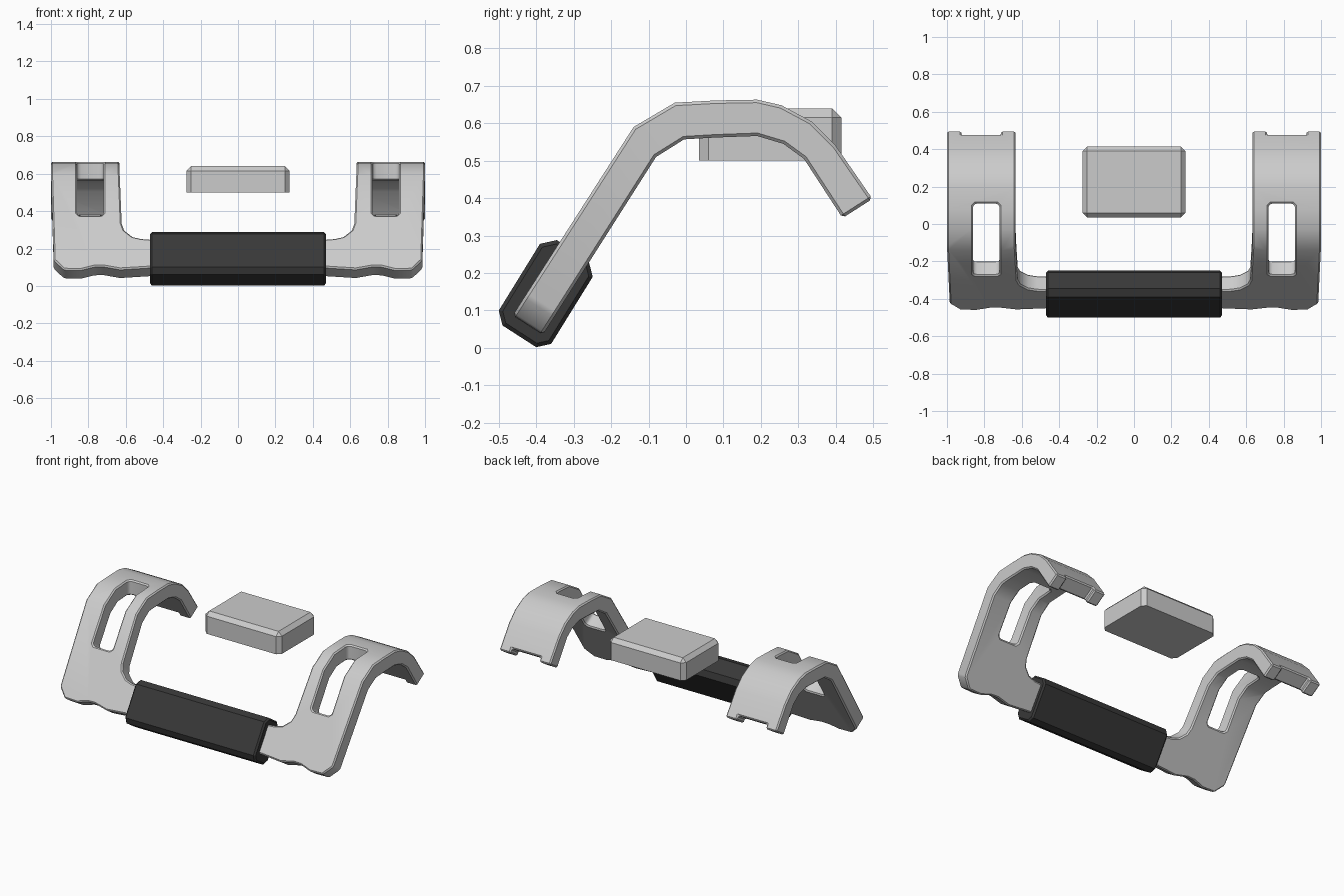
import bpy, bmesh, math
from mathutils import Vector

if "Cube" in bpy.data.objects:
    bpy.data.objects.remove(bpy.data.objects["Cube"])

# Slope frame of the front plate: along the slope, and across its thickness
ALONG = Vector((0, 0.541, 0.841))
NORMAL = Vector((0, -0.841, 0.541))


def prism(name, points, vec):
    """Closed prism: planar outline swept along vec."""
    bm = bmesh.new()
    face = bm.faces.new([bm.verts.new(p) for p in points])
    ext = bmesh.ops.extrude_face_region(bm, geom=[face])
    bmesh.ops.translate(bm, vec=vec, verts=[v for v in ext["geom"] if isinstance(v, bmesh.types.BMVert)])
    bmesh.ops.recalc_face_normals(bm, faces=bm.faces)
    mesh = bpy.data.meshes.new(name)
    bm.to_mesh(mesh)
    bm.free()
    ob = bpy.data.objects.new(name, mesh)
    bpy.context.collection.objects.link(ob)
    return ob


def side_prism(name, profile, x0, x1):
    return prism(name, [(x0, y, z) for y, z in profile], Vector((x1 - x0, 0, 0)))


def apply(ob, kind, **settings):
    bpy.context.view_layer.objects.active = ob
    mod = ob.modifiers.new(kind, kind)
    for key, value in settings.items():
        setattr(mod, key, value)
    bpy.ops.object.modifier_apply(modifier=mod.name)


def boolean(ob, tool, operation):
    apply(ob, "BOOLEAN", object=tool, operation=operation, solver="EXACT")
    bpy.data.objects.remove(tool)


def bevel(ob, width, angle=40):
    apply(ob, "BEVEL", width=width, segments=1, limit_method="ANGLE", angle_limit=math.radians(angle))


def smooth(ob, angle):
    bpy.ops.object.select_all(action="DESELECT")
    ob.select_set(True)
    bpy.context.view_layer.objects.active = ob
    bpy.ops.object.shade_smooth_by_angle(angle=math.radians(angle))


# Hook arms: bent strip seen from the side
strip = [(-0.525, -0.01), (-0.14, 0.59), (-0.03, 0.655), (0.08, 0.661), (0.19, 0.663), (0.255, 0.648),
         (0.335, 0.605), (0.40, 0.54), (0.498, 0.398), (0.418, 0.347), (0.315, 0.505), (0.26, 0.545),
         (0.19, 0.566), (0.08, 0.562), (-0.005, 0.557), (-0.08, 0.51), (-0.43, -0.04)]
arms = side_prism("hook_arms", strip, 0.40, 1.05)

# L-shaped outline of the arm, cut square to the slope
outline = [(0.44, -0.16), (0.63, -0.174), (0.72, -0.155), (0.77, -0.157), (0.84, -0.178), (0.93, -0.176),
           (0.985, -0.115), (1.0, 0.45), (1.0, 0.9), (0.633, 0.9), (0.633, 0.45), (0.622, 0.12),
           (0.608, 0.075), (0.565, 0.035), (0.52, 0.022), (0.44, 0.015)]
form = prism("outline_tool", [Vector((x, 0, 0)) + ALONG * t - NORMAL * 0.6 for x, t in outline], NORMAL * 1.4)
boolean(arms, form, "INTERSECT")

# Long strap slot over the bend
slot = side_prism("slot_tool", [(0.11, 0.9), (0.11, 0.4), (-0.10, 0.267), (-0.5, 0.52), (-0.5, 0.9)], 0.718, 0.862)
bevel(slot, 0.015)
boolean(arms, slot, "DIFFERENCE")

# Shallow notch in the hook tip
notch = side_prism("notch_tool", [(0.36, 0.345), (0.53, 0.453), (0.60, 0.35), (0.43, 0.24)], 0.712, 0.922)
boolean(arms, notch, "DIFFERENCE")

bevel(arms, 0.008)
apply(arms, "MIRROR")
smooth(arms, 30)

# Dark grip: chamfered bar following the slope
grip = side_prism("grip", [(-0.50, 0.10), (-0.39, 0.278), (-0.345, 0.288), (-0.26, 0.232), (-0.249, 0.19),
                           (-0.36, 0.011), (-0.40, 0.002), (-0.49, 0.06)], -0.47, 0.47)
bevel(grip, 0.01, 60)
dark = bpy.data.materials.new("dark_grip")
dark.diffuse_color = (0.04, 0.04, 0.04, 1)
dark.use_nodes = True
dark.node_tree.nodes["Principled BSDF"].inputs["Base Color"].default_value = dark.diffuse_color
grip.data.materials.append(dark)

# Floating block: chamfered everywhere except its underside
block = side_prism("block", [(0.035, 0.50), (0.415, 0.50), (0.415, 0.64), (0.035, 0.64)], -0.275, 0.275)
bm = bmesh.new()
bm.from_mesh(block.data)
edges = [e for e in bm.edges if max(v.co.z for v in e.verts) > 0.6]
bmesh.ops.bevel(bm, geom=edges, offset=0.025, segments=1, affect="EDGES", profile=0.5)
bm.to_mesh(block.data)
bm.free()
